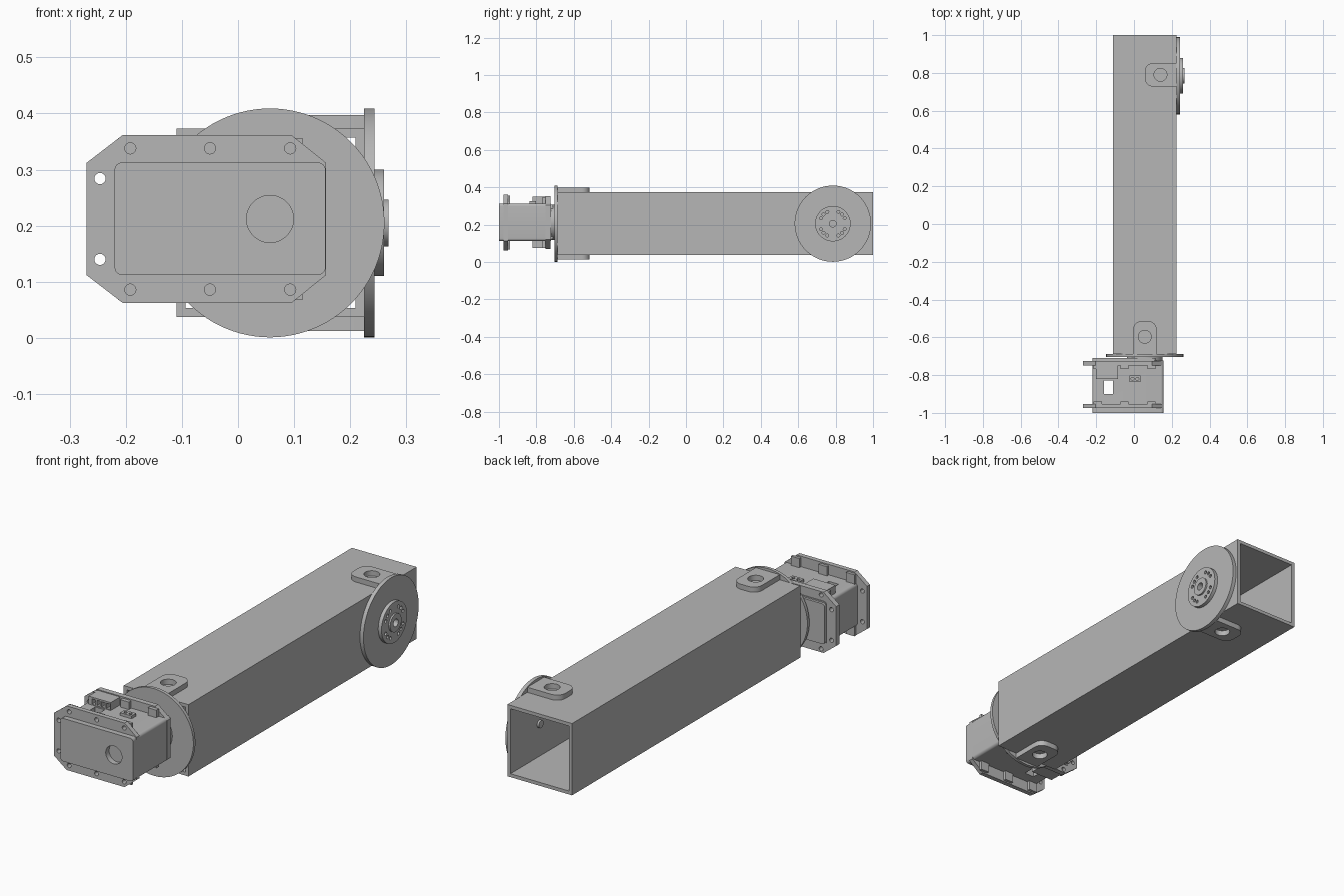
import bpy, bmesh, math
from mathutils import Vector

old = bpy.data.objects.get("Cube")
if old:
    bpy.data.objects.remove(old, do_unlink=True)

grey = bpy.data.materials.new("plain_grey")
grey.use_nodes = True
grey.diffuse_color = (0.47, 0.47, 0.47, 1)
grey.node_tree.nodes["Principled BSDF"].inputs["Base Color"].default_value = (0.47, 0.47, 0.47, 1)


# Profiles
def rect(x0, y0, x1, y1):
    return [(x0, y0), (x1, y0), (x1, y1), (x0, y1)]


def circle(cx, cy, r, n=64):
    return [(cx + r * math.cos(math.tau * i / n), cy + r * math.sin(math.tau * i / n)) for i in range(n)]


def rounded(x0, y0, x1, y1, r, n=6):
    pts = []
    corners = [(x1 - r, y1 - r), (x0 + r, y1 - r), (x0 + r, y0 + r), (x1 - r, y0 + r)]
    for k, (cx, cy) in enumerate(corners):
        for i in range(n + 1):
            a = math.pi / 2 * (k + i / n)
            pts.append((cx + r * math.cos(a), cy + r * math.sin(a)))
    return pts


def place(axis, p, d):
    return {"x": Vector((d, *p)), "y": Vector((p[0], d, p[1])), "z": Vector((*p, d))}[axis]


def build(name, *prisms):
    """One object from prisms given as (profile, axis, start, end)."""
    bm = bmesh.new()
    for pts, axis, a, b in prisms:
        lo = [bm.verts.new(place(axis, p, a)) for p in pts]
        hi = [bm.verts.new(place(axis, p, b)) for p in pts]
        bm.faces.new(lo)
        bm.faces.new(hi)
        for i in range(len(pts)):
            j = (i + 1) % len(pts)
            bm.faces.new((lo[i], lo[j], hi[j], hi[i]))
    bmesh.ops.recalc_face_normals(bm, faces=bm.faces)
    me = bpy.data.meshes.new(name)
    bm.to_mesh(me)
    bm.free()
    me.materials.append(grey)
    ob = bpy.data.objects.new(name, me)
    bpy.context.collection.objects.link(ob)
    return ob


def activate(ob):
    bpy.ops.object.select_all(action="DESELECT")
    ob.select_set(True)
    bpy.context.view_layer.objects.active = ob


def cut(ob, *prisms):
    cutter = build("cutter", *prisms)
    mod = ob.modifiers.new("cut", "BOOLEAN")
    mod.operation = "DIFFERENCE"
    mod.solver = "EXACT"
    mod.object = cutter
    activate(ob)
    bpy.ops.object.modifier_apply(modifier=mod.name)
    bpy.data.objects.remove(cutter, do_unlink=True)


def part(name, prisms, holes=()):
    ob = build(name, *prisms)
    if holes:
        cut(ob, *holes)
    activate(ob)
    bpy.ops.object.shade_smooth_by_angle(angle=math.radians(30))
    return ob


CZ = 0.205        # axis height of the arm
FX, RY = 0.057, 0.785   # axis of the front and side discs

# Square tube, open at the back
part("square_tube", [(rect(-0.11, 0.037, 0.225, 0.373), "y", -0.688, 1.0)],
     [(rect(-0.094, 0.053, 0.209, 0.357), "y", -0.8, 1.1),
      (circle(RY, CZ, 0.018, 24), "x", 0.2, 0.3)])

# Front mounting disc
part("front_disc", [(circle(FX, CZ, 0.204, 96), "y", -0.703, -0.688)])

# Side mounting disc, hub and boss
bore = (circle(RY, CZ, 0.018, 24), "x", 0.2, 0.3)
part("side_disc", [(circle(RY, CZ, 0.204, 96), "x", 0.225, 0.243)], [bore])
bolts = []
for k in range(4):
    for off in (-20, 0, 20):
        a = math.radians(45 + 90 * k + off)
        bolts.append((circle(RY + 0.07 * math.cos(a), CZ + 0.07 * math.sin(a), 0.008, 12), "x", 0.247, 0.3))
part("side_hub", [(circle(RY, CZ, 0.095), "x", 0.243, 0.26)], [bore] + bolts)
part("side_boss", [(circle(RY, CZ, 0.042, 48), "x", 0.26, 0.268)], [bore])

# Clamping lugs above and below the tube, at both ends
for level, z0, z1 in (("upper", 0.373, 0.397), ("lower", 0.012, 0.037)):
    part("front_lug_" + level, [(rounded(-0.004, -0.75, 0.12, -0.515, 0.042), "z", z0, z1)],
         [(circle(FX, -0.597, 0.034, 40), "z", z0 - 0.1, z1 + 0.1),
          (rect(-0.1, -0.8, 0.2, -0.69), "z", z0 - 0.1, z1 + 0.1)])
    part("side_lug_" + level, [(rounded(0.058, 0.728, 0.29, 0.852, 0.042), "z", z0, z1)],
         [(circle(0.14, 0.79, 0.034, 40), "z", z0 - 0.1, z1 + 0.1),
          (rect(0.226, 0.7, 0.4, 0.9), "z", z0 - 0.1, z1 + 0.1)])

# Motor body with cable passage and round front recess
MZ = 0.212
part("motor_body", [(rounded(-0.22, 0.112, 0.156, 0.313, 0.014), "y", -1.0, -0.722)],
     [(rect(-0.16, -0.9, -0.11, -0.828), "z", 0, 0.5),
      (circle(FX, MZ, 0.042, 48), "y", -1.1, -0.975)])
part("motor_rear_cover", [(rounded(-0.22, 0.118, 0.115, 0.307, 0.014), "y", -0.722, -0.71)])
part("motor_horn", [(circle(FX, MZ, 0.095), "y", -0.722, -0.703)])

# Motor flanges with chamfered corners, screw holes and bosses
SCREW_X = (-0.192, -0.05, 0.093)


def flange(name, y0, y1, half, boss):
    c = 0.05
    top, bot = MZ + half, MZ - half
    outline = [(-0.205, bot), (0.095, bot), (0.157, bot + c), (0.157, top - c),
               (0.095, top), (-0.205, top), (-0.27, top - c), (-0.27, bot + c)]
    holes = [(circle(-0.246, MZ + s * 0.072, 0.01, 20), "y", y0 - 0.1, y1 + 0.1) for s in (-1, 1)]
    holes += [(circle(x, MZ + s * 0.126, 0.01, 20), "y", y0 - 0.1, y1 + 0.1)
              for x in SCREW_X for s in (-1, 1)]
    part(name, [(outline, "y", y0, y1)], holes)
    blocks = []
    for x in SCREW_X:
        for s in (-1, 1):
            zs = sorted((MZ + s * 0.098, MZ + s * (half - 0.006)))
            blocks.append((rect(x - 0.022, zs[0], x + 0.022, zs[1]), "y", *boss))
    part(name + "_bosses", blocks)


flange("front_flange", -0.975, -0.953, 0.15, (-0.953, -0.94))
flange("rear_flange", -0.75, -0.725, 0.142, (-0.768, -0.75))

# Cable sockets above and below the motor
for level, s in (("upper", 1), ("lower", -1)):
    zs = sorted((MZ + s * 0.095, MZ + s * 0.138))
    slots = []
    for i in range(4):
        x = -0.182 + 0.025 * i
        slots.append((rect(x, zs[0] + 0.01, x + 0.017, zs[1] - 0.008), "y", -0.9, -0.78))
    part("cable_socket_" + level, [(rect(-0.2, zs[0], -0.085, zs[1]), "y", -0.82, -0.75)], slots)

# Small pin header on top of the motor
pins = [(circle(-0.008 + 0.026 * i, -0.82, 0.008, 12), "z", 0.318, 0.4) for i in range(2)]
part("pin_header", [(rect(-0.025, -0.837, 0.035, -0.803), "z", 0.305, 0.326)], pins)
